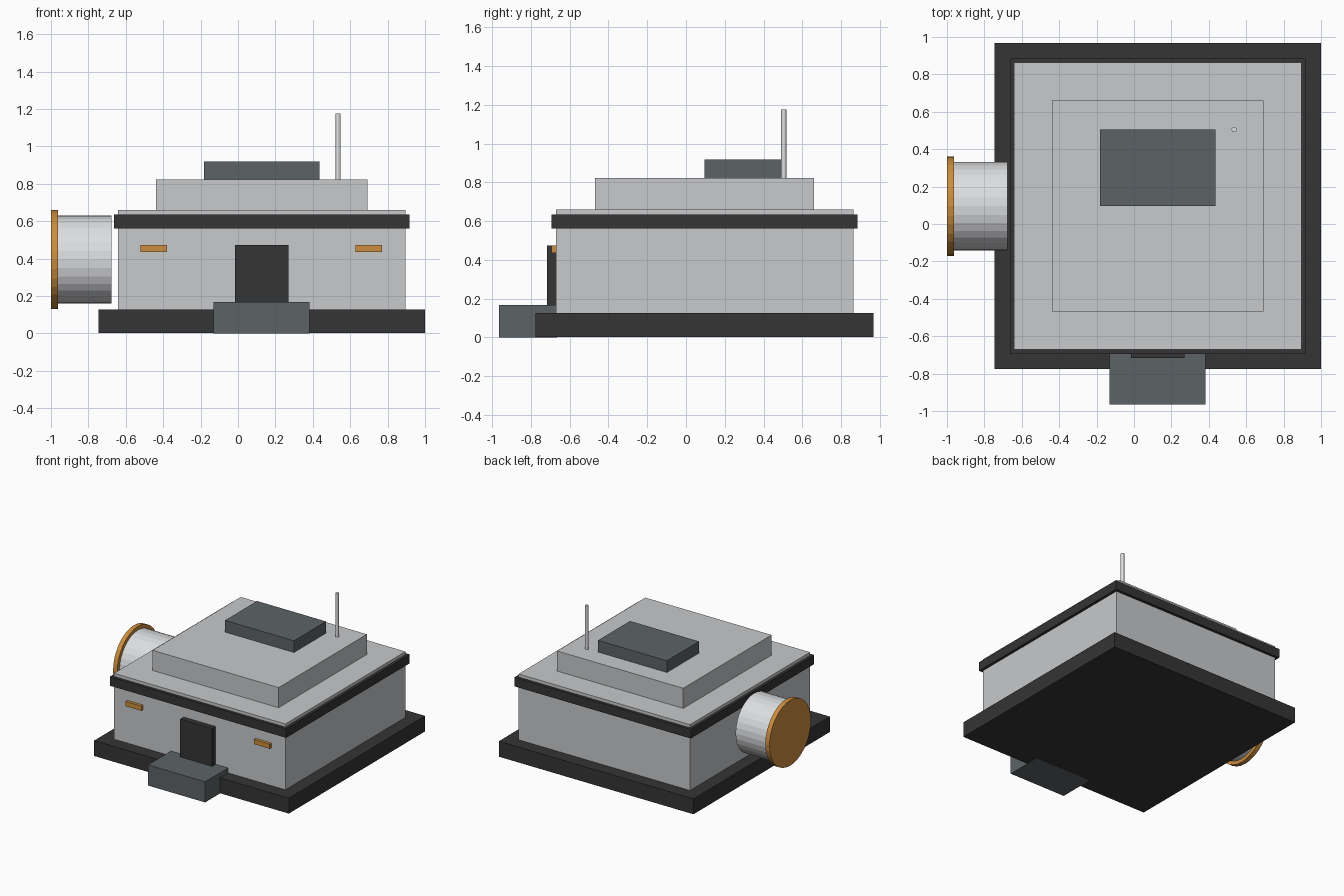
import bpy
import math

cube = bpy.data.objects.get("Cube")
if cube:
    bpy.data.objects.remove(cube, do_unlink=True)


def material(name, rgb):
    m = bpy.data.materials.new(name)
    m.use_nodes = True
    m.diffuse_color = (*rgb, 1)
    m.node_tree.nodes["Principled BSDF"].inputs["Base Color"].default_value = (*rgb, 1)
    return m


wall_grey = material("wall grey", (0.58, 0.585, 0.595))
pale_metal = material("pale metal", (0.72, 0.73, 0.75))
charcoal = material("charcoal", (0.035, 0.035, 0.036))
slate = material("slate", (0.108, 0.125, 0.132))
orange = material("orange", (0.60, 0.27, 0.05))


def finish(name, mat):
    obj = bpy.context.object
    obj.name = obj.data.name = name
    obj.data.materials.append(mat)
    return obj


def box(name, mat, x, y, z):
    """Box from (min, max) ranges on each axis."""
    ranges = (x, y, z)
    bpy.ops.mesh.primitive_cube_add(size=1, location=[(a + b) / 2 for a, b in ranges])
    obj = finish(name, mat)
    for v in obj.data.vertices:
        for i, (a, b) in enumerate(ranges):
            v.co[i] *= b - a
    return obj


def slab(name, mat, half, z):
    """Square slab centred on the building."""
    cx, cy = 0.127, 0.096
    return box(name, mat, (cx - half, cx + half), (cy - half, cy + half), z)


def side_cylinder(name, mat, radius, x):
    """Cylinder lying along x beside the building."""
    bpy.ops.mesh.primitive_cylinder_add(
        vertices=32, radius=radius, depth=x[1] - x[0],
        location=(sum(x) / 2, 0.095, 0.395), rotation=(0, math.pi / 2, 0))
    return finish(name, mat)


# Stacked building
slab("foundation", charcoal, 0.872, (0.002, 0.127))
slab("main_walls", wall_grey, 0.768, (0.127, 0.66))
slab("roof_band", charcoal, 0.79, (0.562, 0.635))
slab("upper_tier", wall_grey, 0.565, (0.66, 0.823))

# Roof equipment
box("roof_unit", slate, (-0.183, 0.435), (0.095, 0.505), (0.823, 0.918))
bpy.ops.mesh.primitive_cylinder_add(vertices=12, radius=0.014, depth=0.352,
                                    location=(0.535, 0.505, 0.999))
finish("antenna", pale_metal)

# Entrance
box("entrance_step", slate, (-0.13, 0.382), (-0.966, -0.665), (0, 0.167))
box("door", charcoal, (-0.016, 0.27), (-0.717, -0.66), (0.127, 0.473))
for side, x in (("right", -0.45), ("left", 0.7)):
    box(side + "_wall_light", orange, (x - 0.071, x + 0.071), (-0.695, -0.66), (0.435, 0.473))

# Side tank with end cap
side_cylinder("side_tank", pale_metal, 0.236, (-0.963, -0.676))
side_cylinder("tank_end_cap", orange, 0.265, (-1.0, -0.963))
